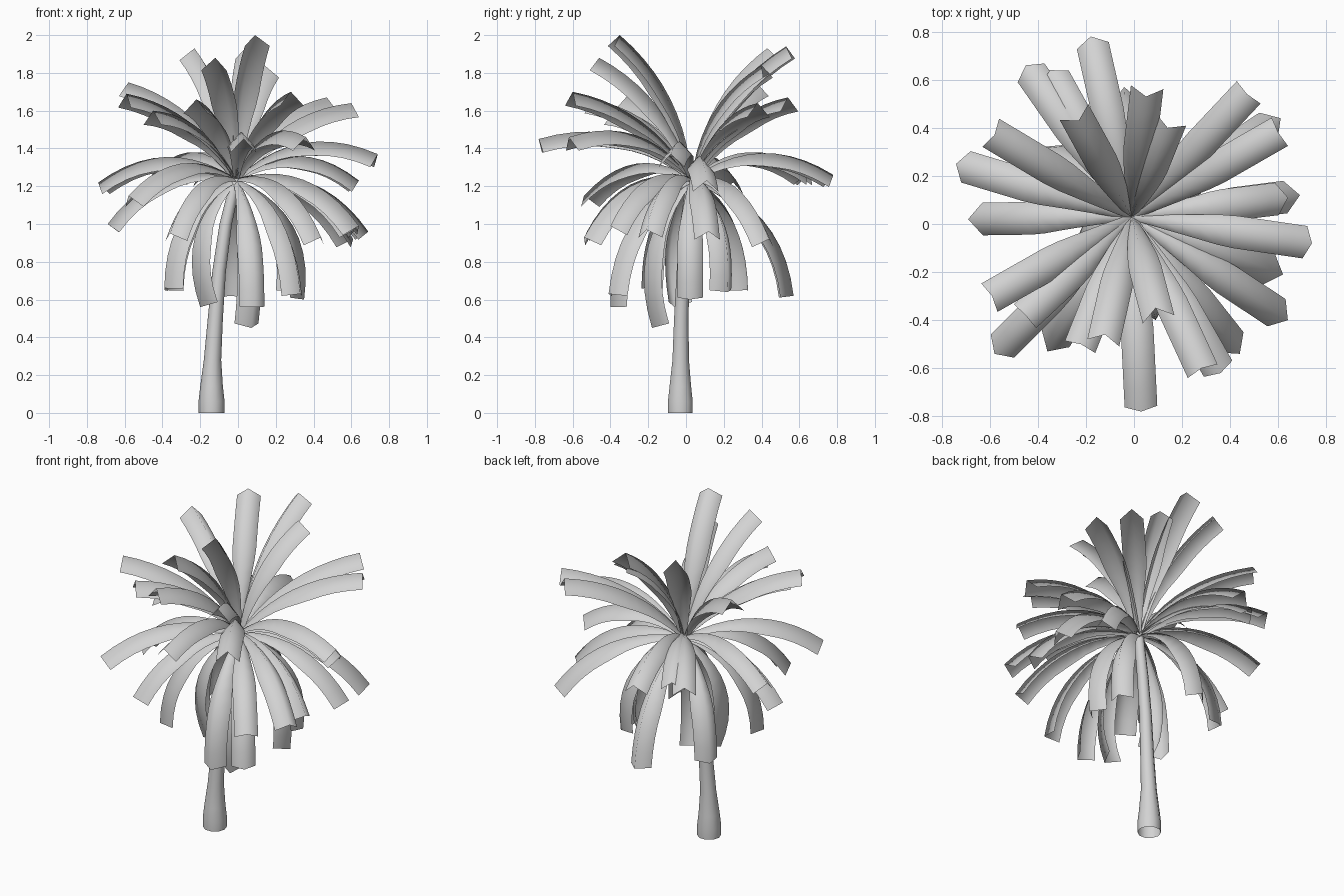
import bpy
import bmesh
import math
from mathutils import Vector

cube = bpy.data.objects.get("Cube")
if cube:
    bpy.data.objects.remove(cube, do_unlink=True)

# One pale grey for the whole tree
grey = bpy.data.materials.new("pale_grey")
grey.use_nodes = True
colour = (0.65, 0.65, 0.65, 1)
grey.diffuse_color = colour
grey.node_tree.nodes["Principled BSDF"].inputs["Base Color"].default_value = colour

CROWN = Vector((-0.01, 0.03, 1.24))
UP = Vector((0, 0, 1))


def finish(bm, name, angle):
    mesh = bpy.data.meshes.new(name)
    bm.to_mesh(mesh)
    bm.free()
    mesh.materials.append(grey)
    obj = bpy.data.objects.new(name, mesh)
    bpy.context.collection.objects.link(obj)
    bpy.ops.object.select_all(action="DESELECT")
    obj.select_set(True)
    bpy.context.view_layer.objects.active = obj
    bpy.ops.object.shade_smooth_by_angle(angle=math.radians(angle))
    return obj


def bridge(bm, lower, upper, closed):
    count = len(lower)
    for i in range(count if closed else count - 1):
        j = (i + 1) % count
        bm.faces.new((lower[i], lower[j], upper[j], upper[i]))


def frond(name, tip, bulge, steps=10):
    """Folded leaf strip that follows an arc from the crown to its tip."""
    bm = bmesh.new()
    tip = Vector(tip)
    chord = tip - CROWN
    outward = Vector((chord.x, chord.y, 0)).normalized()
    side = UP.cross(outward)
    lift = chord.normalized().cross(side).normalized()
    bend = (CROWN + tip) / 2 + lift * bulge
    previous = None
    for i in range(steps + 1):
        t = i / steps
        ridge = CROWN * (1 - t) ** 2 + bend * 2 * t * (1 - t) + tip * t * t
        tangent = ((bend - CROWN) * (1 - t) + (tip - bend) * t).normalized()
        normal = tangent.cross(side)
        # Narrow stalk that widens evenly into a parallel blade
        half = 0.014 + 0.054 * min(1, t / 0.55)
        drop = normal * half * 1.1
        ring = [bm.verts.new(p) for p in (
            ridge + side * half - drop, ridge, ridge - side * half - drop)]
        if previous:
            bridge(bm, previous, ring, False)
        previous = ring
    return finish(bm, name, 120)


# Leaning trunk with a swollen foot, open below: x, y, z, radius
trunk_rings = [
    (-0.14, -0.03, 0, 0.068), (-0.14, -0.03, 0.06, 0.069),
    (-0.14, -0.03, 0.14, 0.06), (-0.135, -0.028, 0.28, 0.046),
    (-0.12, -0.025, 0.5, 0.04), (-0.1, -0.015, 0.75, 0.036),
    (-0.065, 0, 1, 0.033), (-0.01, 0.03, 1.24, 0.028),
]
bm = bmesh.new()
previous = None
SIDES = 10
for x, y, z, radius in trunk_rings:
    ring = []
    for i in range(SIDES):
        a = math.tau * i / SIDES
        ring.append(bm.verts.new((x + radius * math.cos(a), y + radius * math.sin(a), z)))
    if previous:
        bridge(bm, previous, ring, True)
    previous = ring
finish(bm, "trunk", 50)

# Tip positions of the fronds in each tier
rising = [
    (0.09, -0.35, 2), (-0.12, -0.46, 1.88), (-0.23, 0.43, 1.93),
    (0.05, 0.53, 1.94), (0.14, 0.4, 1.84), (0.28, -0.6, 1.7),
    (-0.22, -0.5, 1.66), (0.47, 0.54, 1.67), (0.6, 0.38, 1.64),
    (-0.58, 0.37, 1.75), (-0.59, -0.3, 1.69), (-0.45, -0.38, 1.6),
]
level = [
    (0.03, -0.78, 1.45), (0.36, -0.62, 1.46), (0.74, -0.08, 1.37),
    (0.64, 0.11, 1.23), (-0.18, 0.78, 1.26), (-0.74, 0.25, 1.22),
    (-0.45, 0.66, 1.27), (-0.35, 0.64, 1.27), (-0.58, -0.54, 1.15),
]
spreading = [
    (0.69, 0.12, 0.96), (0.62, -0.21, 0.97), (0.64, -0.4, 0.99),
    (0.44, -0.54, 0.93), (-0.69, 0.02, 1), (-0.36, -0.53, 0.95),
    (0.61, 0.44, 0.92),
]
drooping = [
    (-0.04, 0.57, 0.62), (-0.39, 0.32, 0.65), (-0.39, -0.22, 0.66),
    (-0.2, -0.06, 0.56), (0.09, -0.4, 0.56), (0.07, -0.18, 0.45),
    (0.33, -0.41, 0.63), (0.35, 0.02, 0.6), (0.3, 0.22, 0.64),
]
tiers = {
    "rising_frond": (rising, 0.18),
    "level_frond": (level, 0.25),
    "spreading_frond": (spreading, 0.25),
    "drooping_frond": (drooping, 0.28),
}
for name, (tips, bulge) in tiers.items():
    for number, tip in enumerate(tips, 1):
        frond(f"{name}_{number}", tip, bulge)
